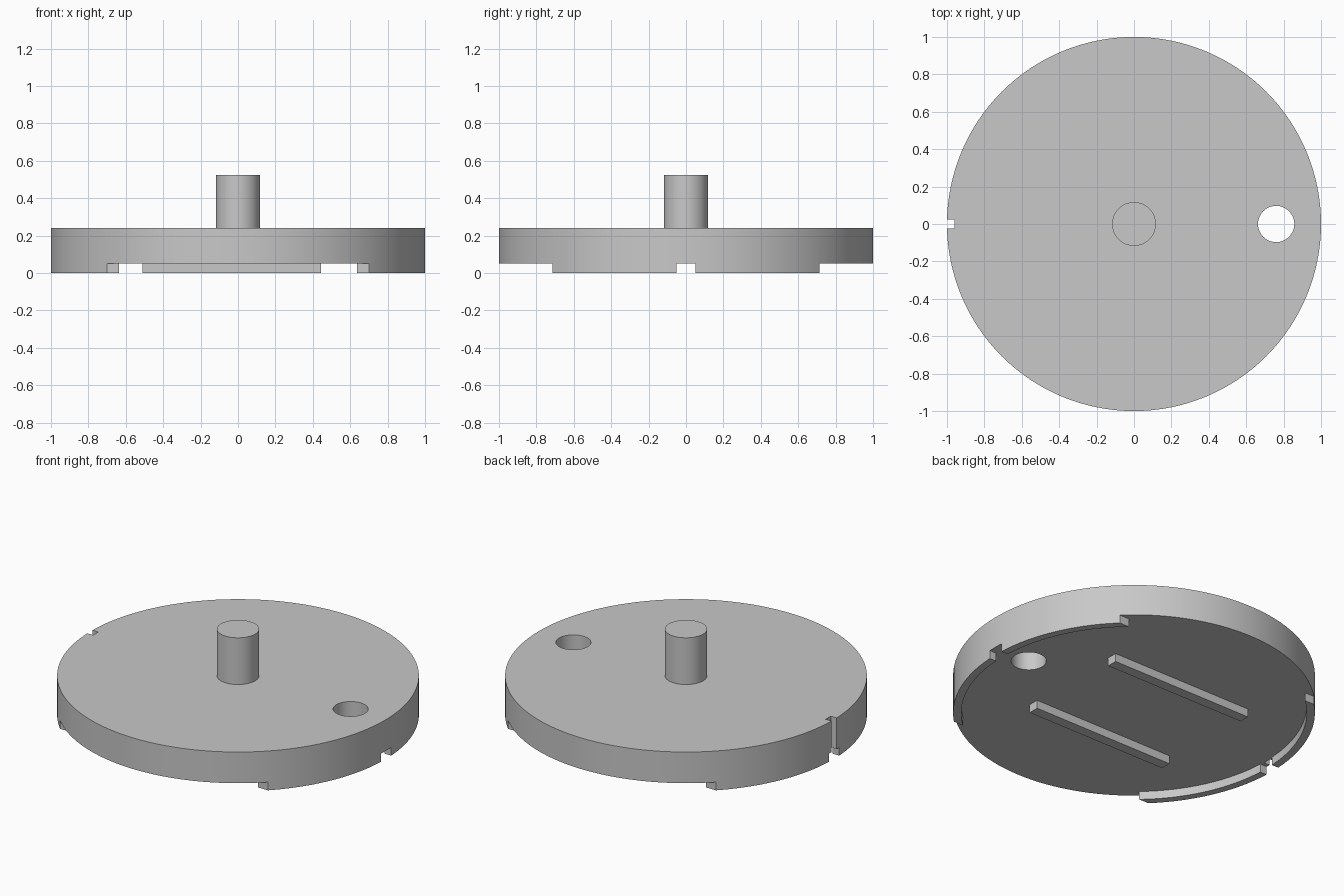
import bpy
import math

cube = bpy.data.objects.get("Cube")
if cube:
    bpy.data.objects.remove(cube, do_unlink=True)

grey = bpy.data.materials.new("plain grey")
grey.use_nodes = True
colour = (0.58, 0.58, 0.58, 1)
grey.diffuse_color = colour
grey.node_tree.nodes["Principled BSDF"].inputs["Base Color"].default_value = colour


def finish(obj, name):
    obj.name = name
    obj.data.materials.append(grey)
    return obj


def cylinder(name, radius, bottom, top, x=0, sides=128):
    bpy.ops.mesh.primitive_cylinder_add(
        vertices=sides, radius=radius, depth=top - bottom,
        location=(x, 0, (bottom + top) / 2))
    return finish(bpy.context.object, name)


def box(name, low, high):
    bpy.ops.mesh.primitive_cube_add(
        size=1, location=[(a + b) / 2 for a, b in zip(low, high)])
    obj = bpy.context.object
    obj.scale = [b - a for a, b in zip(low, high)]
    bpy.ops.object.transform_apply(location=False, rotation=False, scale=True)
    return finish(obj, name)


def cut(target, cutters):
    # Carve each cutter out of the target, then drop the cutters
    bpy.context.view_layer.objects.active = target
    for cutter in cutters:
        mod = target.modifiers.new("cut", "BOOLEAN")
        mod.operation = "DIFFERENCE"
        mod.solver = "EXACT"
        mod.object = cutter
        bpy.ops.object.modifier_apply(modifier=mod.name)
        bpy.data.objects.remove(cutter, do_unlink=True)


def smooth(obj):
    bpy.ops.object.select_all(action="DESELECT")
    obj.select_set(True)
    bpy.context.view_layer.objects.active = obj
    bpy.ops.object.shade_smooth_by_angle(angle=math.radians(30))


PLATE_BOTTOM, PLATE_TOP = 0.05, 0.24

# Disc with a locating hole, a rim notch and an underside rim in four arcs
disc = cylinder("disc", 1, 0, PLATE_TOP)
cut(disc, [
    cylinder("recess_cutter", 0.955, -0.1, PLATE_BOTTOM),
    box("front_rim_cutter", (-1.1, -1.1, -0.1), (1.1, -0.713, PLATE_BOTTOM)),
    box("back_rim_cutter", (-1.1, 0.713, -0.1), (1.1, 1.1, PLATE_BOTTOM)),
    box("side_gap_cutter", (-1.1, -0.05, -0.1), (1.1, 0.05, PLATE_BOTTOM)),
    box("notch_cutter", (-1.1, -0.025, -0.1), (-0.96, 0.025, 0.4)),
    cylinder("hole_cutter", 0.097, -0.1, 0.4, x=0.76, sides=64),
])
smooth(disc)

# Central peg
smooth(cylinder("peg", 0.117, PLATE_TOP, 0.525, sides=64))

# Two parallel ribs under the disc
for name, y in (("front_rib", -0.335), ("back_rib", 0.34)):
    box(name, (-0.51, y - 0.032, 0), (0.445, y + 0.032, PLATE_BOTTOM))
